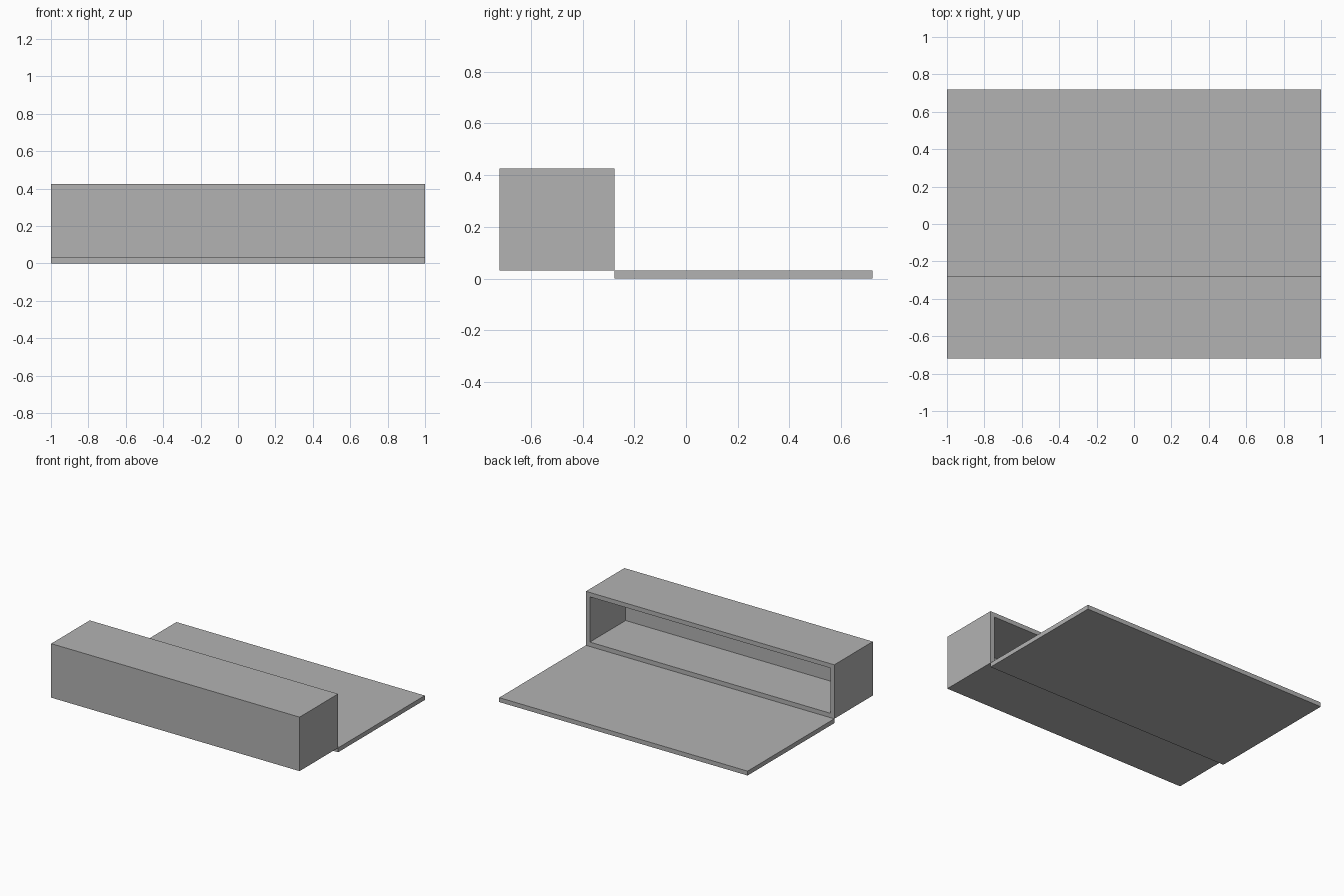
import bpy, bmesh
from mathutils import Matrix, Vector

if "Cube" in bpy.data.objects:
    bpy.data.objects.remove(bpy.data.objects["Cube"])

grey = bpy.data.materials.new("plain grey")
grey.diffuse_color = (0.448, 0.448, 0.448, 1)
grey.use_nodes = True
grey.node_tree.nodes["Principled BSDF"].inputs["Base Color"].default_value = grey.diffuse_color

T = 0.032  # sheet thickness


def box(name, lo, hi):
    lo, hi = Vector(lo), Vector(hi)
    bm = bmesh.new()
    bmesh.ops.create_cube(bm, size=1, matrix=Matrix.Translation((lo + hi) / 2)
                          @ Matrix.Diagonal((*(hi - lo), 1)))
    me = bpy.data.meshes.new(name)
    bm.to_mesh(me)
    bm.free()
    me.materials.append(grey)
    ob = bpy.data.objects.new(name, me)
    bpy.context.collection.objects.link(ob)
    return ob


# Flat panel lying on the ground behind the housing
box("floor_panel", (-1, -0.277, 0), (1, 0.72, T))

# Hollow housing, open toward the back
housing = box("housing", (-1, -0.72, T), (1, -0.277, 0.425))
bm = bmesh.new()
bm.from_mesh(housing.data)
back = [f for f in bm.faces if f.normal.y > 0.9]
bmesh.ops.inset_region(bm, faces=back, thickness=T, use_even_offset=True)

# Push the inset opening inward to leave a front wall
inner = bmesh.ops.extrude_face_region(bm, geom=back)
verts = [g for g in inner["geom"] if isinstance(g, bmesh.types.BMVert)]
bmesh.ops.translate(bm, verts=verts, vec=(0, -(0.443 - T), 0))
bmesh.ops.delete(bm, geom=[f for f in back if f.is_valid], context='FACES_ONLY')
bmesh.ops.recalc_face_normals(bm, faces=bm.faces)
bm.to_mesh(housing.data)
bm.free()
